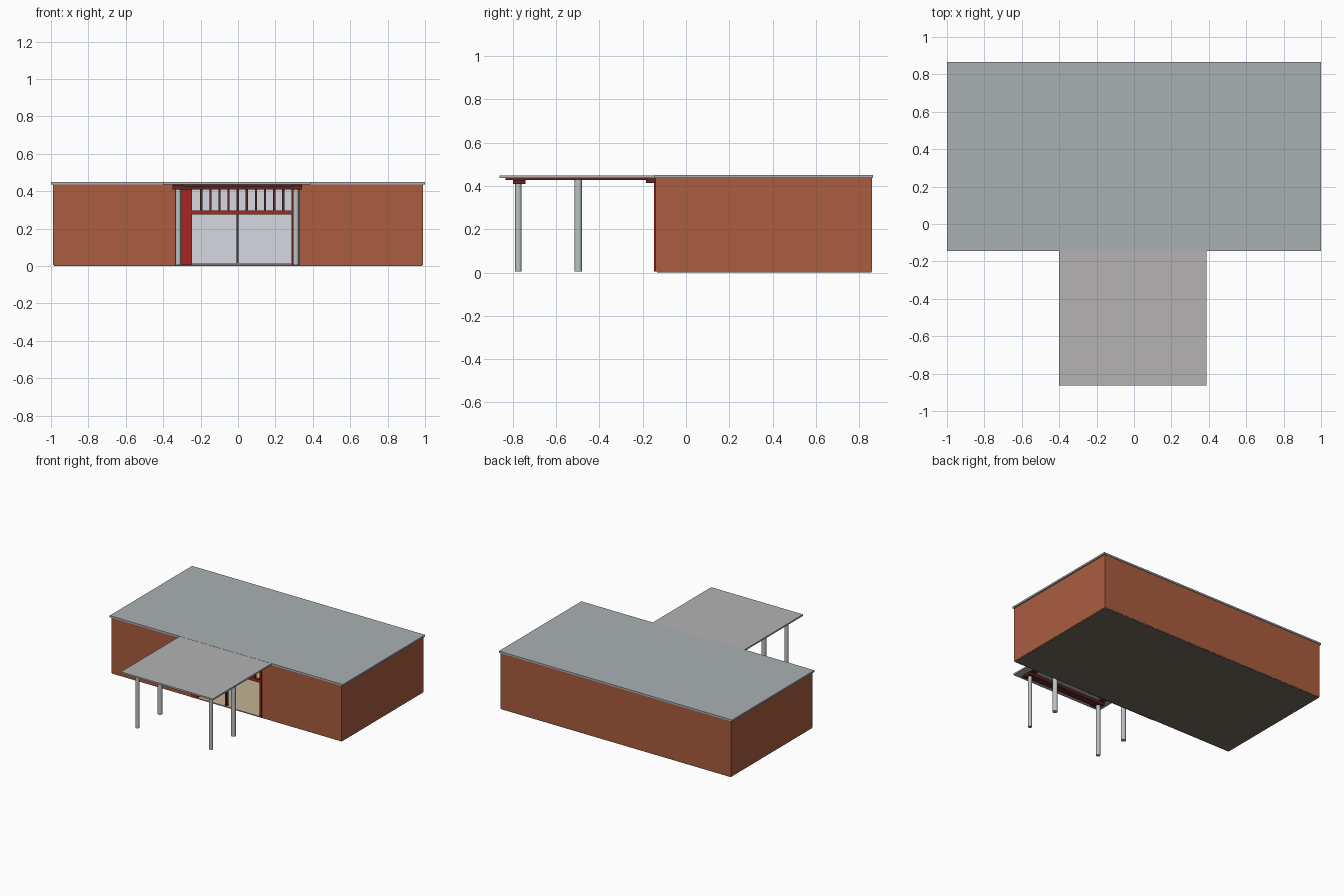
import bpy

if "Cube" in bpy.data.objects:
    bpy.data.objects.remove(bpy.data.objects["Cube"])

def mat(name, c):
    m = bpy.data.materials.new(name)
    m.diffuse_color = (*c, 1)
    m.use_nodes = True
    m.node_tree.nodes["Principled BSDF"].inputs["Base Color"].default_value = m.diffuse_color
    return m

BRICK = mat("brick", (0.40, 0.11, 0.05))
ROOF = mat("roof_metal", (0.40, 0.44, 0.45))
CANOPY = mat("canopy_grey", (0.46, 0.45, 0.45))
RED = mat("red_frame", (0.38, 0.02, 0.015))
DARK = mat("dark_red", (0.11, 0.02, 0.02))
TAN = mat("tan_floor", (0.55, 0.45, 0.30))
BASE = mat("base", (0.17, 0.15, 0.11))
PALE = mat("pale_wall", (0.66, 0.70, 0.75))
STEEL = mat("steel", (0.50, 0.54, 0.54))

def box(name, x0, x1, y0, y1, z0, z1, m):
    bpy.ops.mesh.primitive_cube_add(size=1, location=((x0+x1)/2, (y0+y1)/2, (z0+z1)/2))
    o = bpy.context.object
    o.name = name
    o.scale = (x1-x0, y1-y0, z1-z0)
    bpy.ops.object.transform_apply(location=False, rotation=False, scale=True)
    o.data.materials.append(m)
    return o

def column(name, x, y, r, z1):
    bpy.ops.mesh.primitive_cylinder_add(vertices=24, radius=r, depth=z1, location=(x, y, z1/2+0.005))
    o = bpy.context.object
    o.name = name
    o.data.materials.append(STEEL)
    bpy.ops.object.shade_smooth_by_angle()

# Ground slab, floor and roof
box("base_slab", -0.985, 0.985, -0.135, 0.858, 0, 0.009, BASE)
box("floor", -0.975, 0.975, -0.134, 0.85, 0.009, 0.014, TAN)
box("main_roof", -1, 1, -0.145, 0.865, 0.437, 0.45, ROOF)

# Brick walls, open at the entrance
T = 0.015
W0, W1 = 0.006, 0.437
box("back_wall", -0.988, 0.988, 0.86-T, 0.86, W0, W1, BRICK)
for s, side in ((-1, "left"), (1, "right")):
    xs = sorted((s*0.988, s*(0.988-T)))
    box(side + "_wall", *xs, -0.14, 0.86-T, W0, W1, BRICK)
    xs = sorted((s*0.30, s*(0.988-T)))
    box(side + "_front_wall", *xs, -0.14, -0.14+T, W0, W1, BRICK)
    xs = sorted((s*(0.988-T), s*(0.985-T)))
    box(side + "_lining", *xs, -0.12, 0.843, 0.014, 0.435, TAN)
box("back_lining", -0.97, 0.97, 0.842, 0.845, 0.014, 0.435, PALE)

# Entrance frame
FY0, FY1 = -0.147, -0.125
box("entrance_left_panel", -0.30, -0.245, FY0, FY1, W0, W1, RED)
box("entrance_right_post", 0.287, 0.302, FY0, FY1, W0, W1, RED)
box("entrance_header", -0.245, 0.287, FY0, FY1, 0.41, W1, RED)
box("transom_bar", -0.245, 0.287, FY0, FY1, 0.274, 0.296, RED)
box("door_centre_post", -0.008, 0.004, FY0, FY1, 0.012, 0.274, DARK)
box("door_sill", -0.245, 0.287, FY0, FY1, 0.006, 0.014, TAN)

# Transom mullions
for i in range(1, 11):
    x = -0.245 + 0.0487*i
    box(f"transom_mullion_{i}", x-0.006, x+0.006, FY0, FY1, 0.296, 0.41, DARK)

# Canopy and its supporting beams
box("canopy_roof", -0.40, 0.388, -0.863, -0.145, 0.437, 0.449, CANOPY)
for x, side in ((-0.32, "left"), (0.31, "right")):
    box(side + "_canopy_beam", x-0.022, x+0.022, -0.835, -0.147, 0.428, 0.437, DARK)
box("front_canopy_beam", -0.35, 0.342, -0.80, -0.742, 0.41, 0.429, DARK)
box("rear_canopy_beam", -0.35, 0.342, -0.185, -0.141, 0.413, 0.436, DARK)

# Columns
for x, side in ((-0.32, "left"), (0.31, "right")):
    column(side + "_front_column", x, -0.775, 0.015, 0.407)
    column(side + "_rear_column", x, -0.498, 0.018, 0.425)
